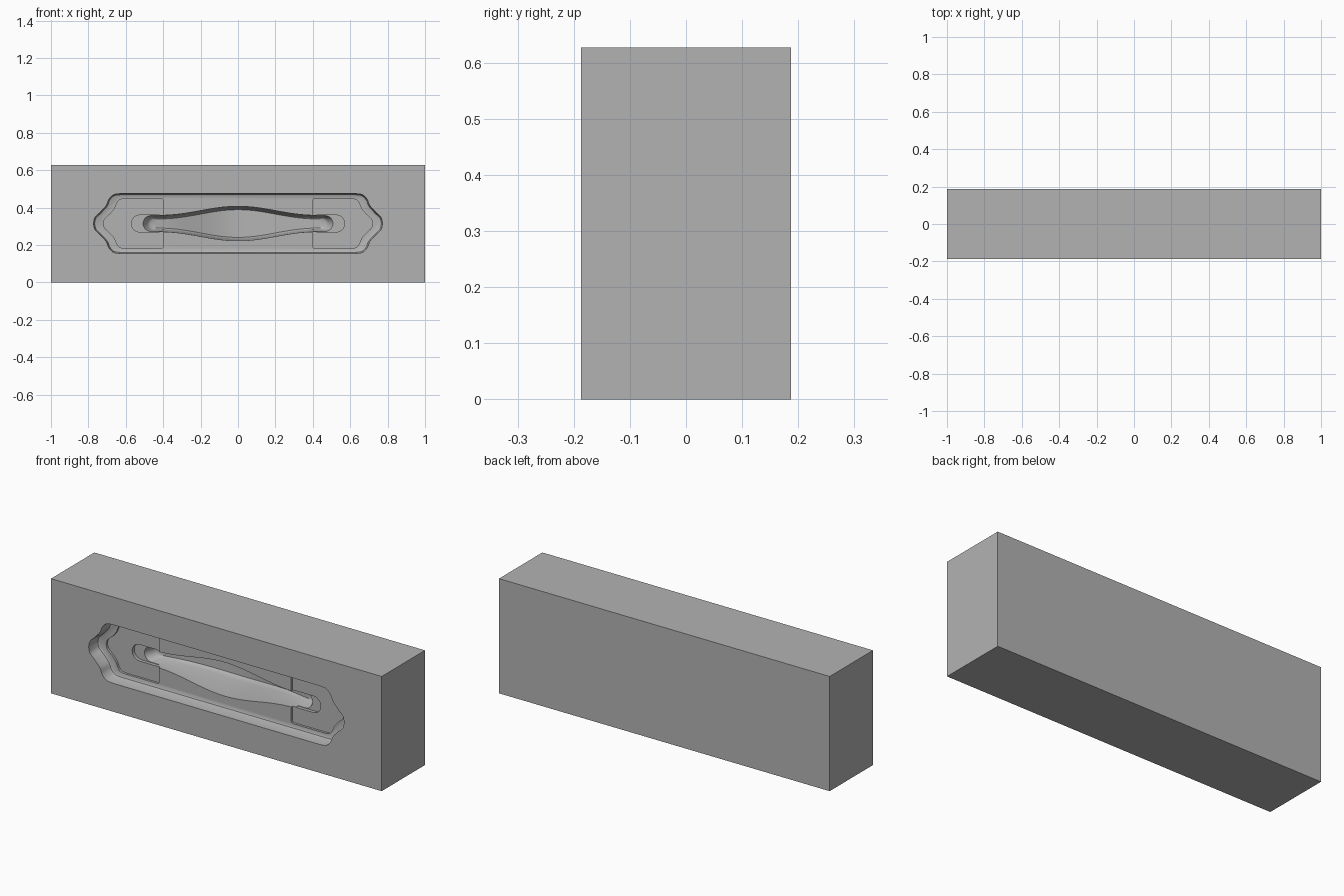
import bpy
import bmesh
import math
from mathutils import Vector

cube = bpy.data.objects.get("Cube")
if cube:
    bpy.data.objects.remove(cube, do_unlink=True)

FRONT, MID_Z, HEIGHT, DEPTH = -0.187, 0.315, 0.627, 0.374

grey = bpy.data.materials.new("plain grey")
grey.use_nodes = True
grey.diffuse_color = (0.45, 0.45, 0.45, 1)
grey.node_tree.nodes["Principled BSDF"].inputs["Base Color"].default_value = (0.45, 0.45, 0.45, 1)


def finish(name, bm):
    bmesh.ops.remove_doubles(bm, verts=bm.verts, dist=1e-5)
    bmesh.ops.recalc_face_normals(bm, faces=bm.faces)
    mesh = bpy.data.meshes.new(name)
    bm.to_mesh(mesh)
    bm.free()
    mesh.materials.append(grey)
    obj = bpy.data.objects.new(name, mesh)
    bpy.context.collection.objects.link(obj)
    return obj


def place(x, h, d):
    """Point at x, height h from the centre line, depth d behind the front."""
    return (x, FRONT + d, MID_Z + h)


def smooth(points, steps=5):
    """Catmull-Rom curve through the points."""
    pts = [Vector(p) for p in points]
    pts = [2 * pts[0] - pts[1]] + pts + [2 * pts[-1] - pts[-2]]
    out = []
    for a, b, c, d in zip(pts, pts[1:], pts[2:], pts[3:]):
        for i in range(steps):
            t = i / steps
            out.append(0.5 * (2 * b + (c - a) * t + (2 * a - 5 * b + 4 * c - d) * t * t
                              + (3 * b - a - 3 * c + d) * t ** 3))
    return out + [pts[-2]]


def inset(loop, amount):
    """Move a clockwise closed outline inwards."""
    out = []
    for i, p in enumerate(loop):
        t = (loop[(i + 1) % len(loop)] - loop[i - 1]).normalized()
        out.append(p + Vector((t.y, -t.x)) * amount)
    return out


def prism(name, loop, rings):
    """Loft an outline through (inset, depth) rings."""
    bm = bmesh.new()
    rows = [[bm.verts.new(place(p.x, p.y, d)) for p in inset(loop, a)] for a, d in rings]
    for r, s in zip(rows, rows[1:]):
        for i in range(len(r)):
            bm.faces.new((r[i - 1], r[i], s[i], s[i - 1]))
    bm.faces.new(rows[0])
    bm.faces.new(rows[-1])
    return finish(name, bm)


def flip_z(points):
    return [Vector((p.x, -p.y)) for p in reversed(points)]


# Solid block
bm = bmesh.new()
bmesh.ops.create_cube(bm, size=1)
for v in bm.verts:
    v.co = (v.co.x * 2, v.co.y * DEPTH, (v.co.z + 0.5) * HEIGHT)
block = finish("mould_block", bm)

# Long recess with ogee ends
end = smooth([(0.63, 0.16), (0.665, 0.154), (0.69, 0.13), (0.705, 0.096),
              (0.737, 0.06), (0.764, 0.033), (0.773, 0)])
half = end + flip_z(end)[1:]
recess = half + [Vector((-p.x, -p.y)) for p in half]
cutters = [prism("recess_cutter", recess, [(0, -0.02), (0, 0), (0.002, 0.06), (0.006, 0.071), (0.014, 0.075)])]

# Plate pockets and foot slots at both ends
end = smooth([(0.61, 0.132), (0.632, 0.127), (0.647, 0.11), (0.66, 0.08),
              (0.685, 0.05), (0.711, 0.026), (0.72, 0)])
corner = [Vector((0.4, 0.122)), Vector((0.403, 0.129)), Vector((0.41, 0.132))]
upper = corner + end
plate = upper + flip_z(upper)[1:]
arc = [Vector((0.525 + 0.045 * math.sin(a), 0.045 * math.cos(a)))
       for a in (math.pi * i / 20 for i in range(21))]
slot = [Vector((0.42, 0.045))] + arc + [Vector((0.42, -0.045))]
for side, sign in (("left", 1), ("right", -1)):
    for part, loop, depth in (("plate", plate, 0.087), ("slot", slot, 0.105)):
        path = [Vector((sign * p.x, p.y)) for p in loop]
        if sign < 0:
            path.reverse()
        cutters.append(prism(f"{side}_{part}_cutter", path, [(0, 0.03), (0, depth)]))


# Bowed grip channel: its width and depth swell towards the middle
def swell(x):
    return math.cos(math.pi * x / 0.9) ** 2.4 if abs(x) < 0.45 else 0


def half_width(x, length, neck, bulge):
    tip = max(0, abs(x) - (length - neck))
    return math.sqrt(max(0, neck ** 2 - tip ** 2)) + bulge * swell(x)


def grip_section(u):
    """Half section from the rim to the floor at position u in -1..1."""
    out = []
    for length, neck, bulge, level in ((0.51, 0.043, 0.049, 0), (0.51, 0.043, 0.049, 0.1),
                                       (0.485, 0.034, 0.05, 0.8), (0.476, 0.03, 0.05, 0.94),
                                       (0.465, 0.024, 0.05, 1)):
        x = u * length
        floor = 0.165 + 0.12 * math.cos(math.pi * x / 1.02) ** 2
        base = 0.04 if level == 0 else 0.1
        d = base + (floor - base) * (0 if level <= 0.1 else level)
        out.append((x, half_width(x, length, neck, bulge), d))
    return out


bm = bmesh.new()
rows = []
for i in range(97):
    section = grip_section(math.sin(math.pi * (i / 96 - 0.5)))
    ring = [(x, h, d) for x, h, d in section] + [(x, -h, d) for x, h, d in reversed(section)]
    rows.append([bm.verts.new(place(*p)) for p in ring])
for r, s in zip(rows, rows[1:]):
    for i in range(len(r)):
        bm.faces.new((r[i - 1], r[i], s[i], s[i - 1]))
bmesh.ops.dissolve_degenerate(bm, dist=1e-6, edges=bm.edges)
cutters.append(finish("grip_cutter", bm))

# Carve the block
bpy.context.view_layer.objects.active = block
block.select_set(True)
for cutter in cutters:
    cutter.hide_render = True
    mod = block.modifiers.new(cutter.name, "BOOLEAN")
    mod.operation = "DIFFERENCE"
    mod.solver = "EXACT"
    mod.object = cutter
    bpy.ops.object.modifier_apply(modifier=mod.name)
    bpy.data.objects.remove(cutter, do_unlink=True)
bpy.ops.object.shade_smooth_by_angle(angle=math.radians(30))
